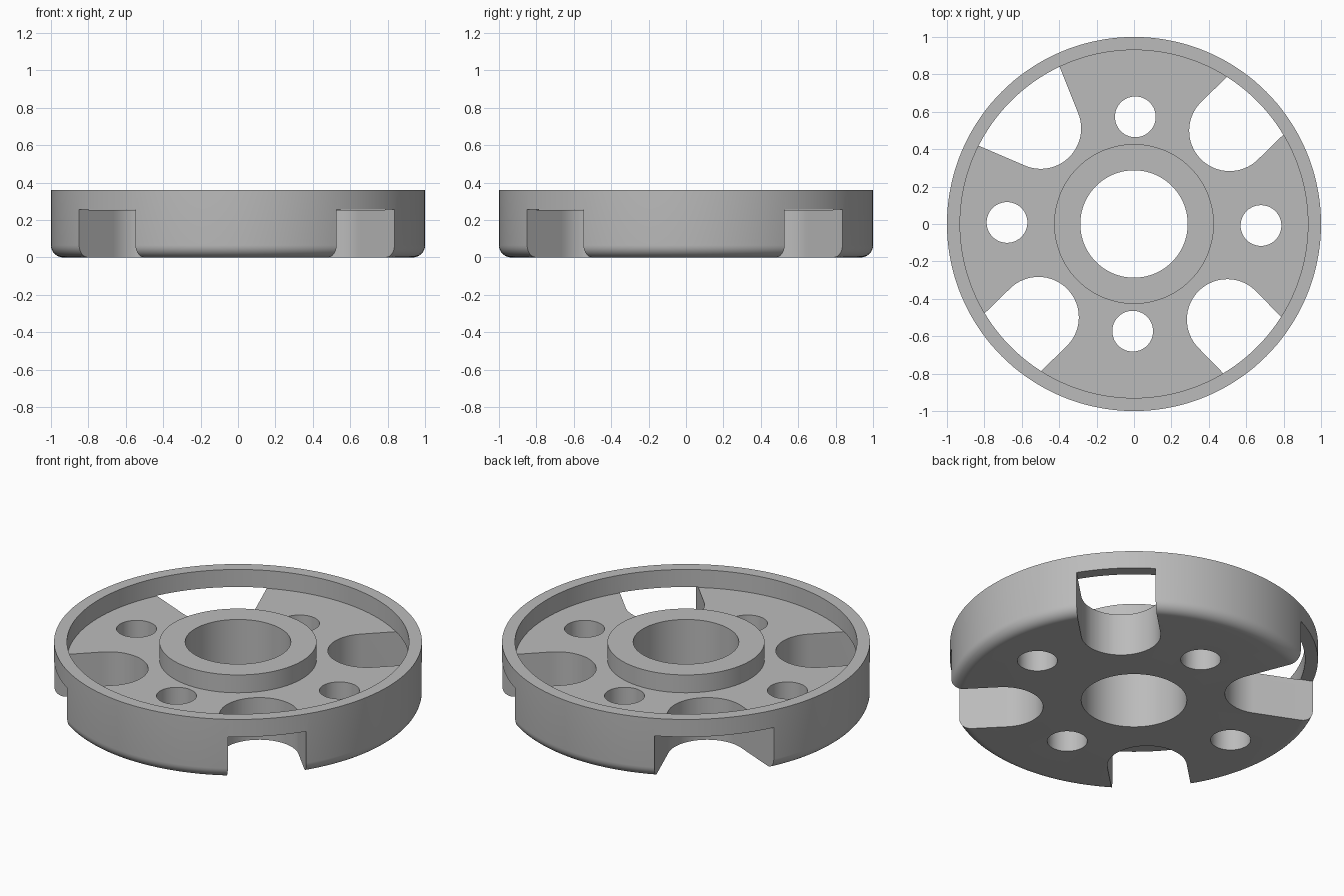
import bpy
import bmesh
from math import cos, sin, pi, radians

cube = bpy.data.objects.get("Cube")
if cube:
    bpy.data.objects.remove(cube)

HEIGHT, FLOOR, SLOT_TOP = 0.36, 0.253, 0.255
RIM_IN, HUB_R, BORE_R, FILLET = 0.93, 0.427, 0.287, 0.065
TILT = radians(-0.7)

grey = bpy.data.materials.new("mid grey")
grey.use_nodes = True
colour = (0.5, 0.5, 0.5, 1)
grey.diffuse_color = colour
grey.node_tree.nodes["Principled BSDF"].inputs["Base Color"].default_value = colour


def add_object(name, bm):
    bmesh.ops.recalc_face_normals(bm, faces=bm.faces[:])
    mesh = bpy.data.meshes.new(name)
    bm.to_mesh(mesh)
    bm.free()
    mesh.materials.append(grey)
    obj = bpy.data.objects.new(name, mesh)
    bpy.context.collection.objects.link(obj)
    return obj


def lathe(name, profile, steps=144):
    """Revolve a closed (radius, z) outline about the z axis."""
    bm = bmesh.new()
    rings = [[bm.verts.new((r * cos(2 * pi * i / steps), r * sin(2 * pi * i / steps), z))
              for r, z in profile] for i in range(steps)]
    n = len(profile)
    for i in range(steps):
        a, b = rings[i], rings[(i + 1) % steps]
        for j in range(n):
            k = (j + 1) % n
            bm.faces.new((a[j], b[j], b[k], a[k]))
    return add_object(name, bm)


def prism(name, outline, bottom, top):
    bm = bmesh.new()
    face = bm.faces.new([bm.verts.new((x, y, bottom)) for x, y in outline])
    up = bmesh.ops.extrude_face_region(bm, geom=[face])["geom"]
    bmesh.ops.translate(bm, vec=(0, 0, top - bottom),
                        verts=[v for v in up if isinstance(v, bmesh.types.BMVert)])
    return add_object(name, bm)


def cut(target, cutter):
    mod = target.modifiers.new("cut", "BOOLEAN")
    mod.operation, mod.solver, mod.object = "DIFFERENCE", "EXACT", cutter
    bpy.ops.object.modifier_apply(modifier=mod.name)
    bpy.data.objects.remove(cutter)


def slot_outline(flare, dist=0.714, radius=0.216, reach=0.8, steps=32):
    """Round-ended slot along +x whose walls open outward by the flare angle."""
    start, end = pi / 2 + flare, 3 * pi / 2 - flare
    arc = [start + (end - start) * i / steps for i in range(steps + 1)]
    pts = [(dist + radius * cos(a), radius * sin(a)) for a in arc]
    dx, dy = reach * cos(flare), reach * sin(flare)
    first, last = pts[0], pts[-1]
    return [(first[0] + dx, first[1] + dy)] + pts + [(last[0] + dx, last[1] - dy)]


# Wheel body: bored hub, recessed floor, raised rim, rounded lower edge
fillet = [(1 - FILLET + FILLET * sin(a), FILLET - FILLET * cos(a))
          for a in (pi / 2 * i / 8 for i in range(9))]
profile = [(BORE_R, 0)] + fillet + [(1, HEIGHT), (RIM_IN, HEIGHT), (RIM_IN, FLOOR),
                                    (HUB_R, FLOOR), (HUB_R, HEIGHT), (BORE_R, HEIGHT)]
wheel = lathe("wheel_body", profile)
bpy.context.view_layer.objects.active = wheel
wheel.select_set(True)

# Four rim slots, one of them flared
for i in range(4):
    cutter = prism("slot_cutter", slot_outline(radians(22.5) if i == 1 else 0), -0.1, SLOT_TOP)
    cutter.rotation_euler.z = TILT + pi / 4 + i * pi / 2
    cut(wheel, cutter)

# Four bolt holes, the pair on x set farther out
for i in range(4):
    dist = 0.573 if i % 2 else 0.679
    circle = [(dist + 0.109 * cos(2 * pi * k / 48), 0.109 * sin(2 * pi * k / 48))
              for k in range(48)]
    cutter = prism("hole_cutter", circle, -0.1, 0.5)
    cutter.rotation_euler.z = TILT + i * pi / 2
    cut(wheel, cutter)

bpy.ops.object.shade_smooth_by_angle(angle=radians(30))
